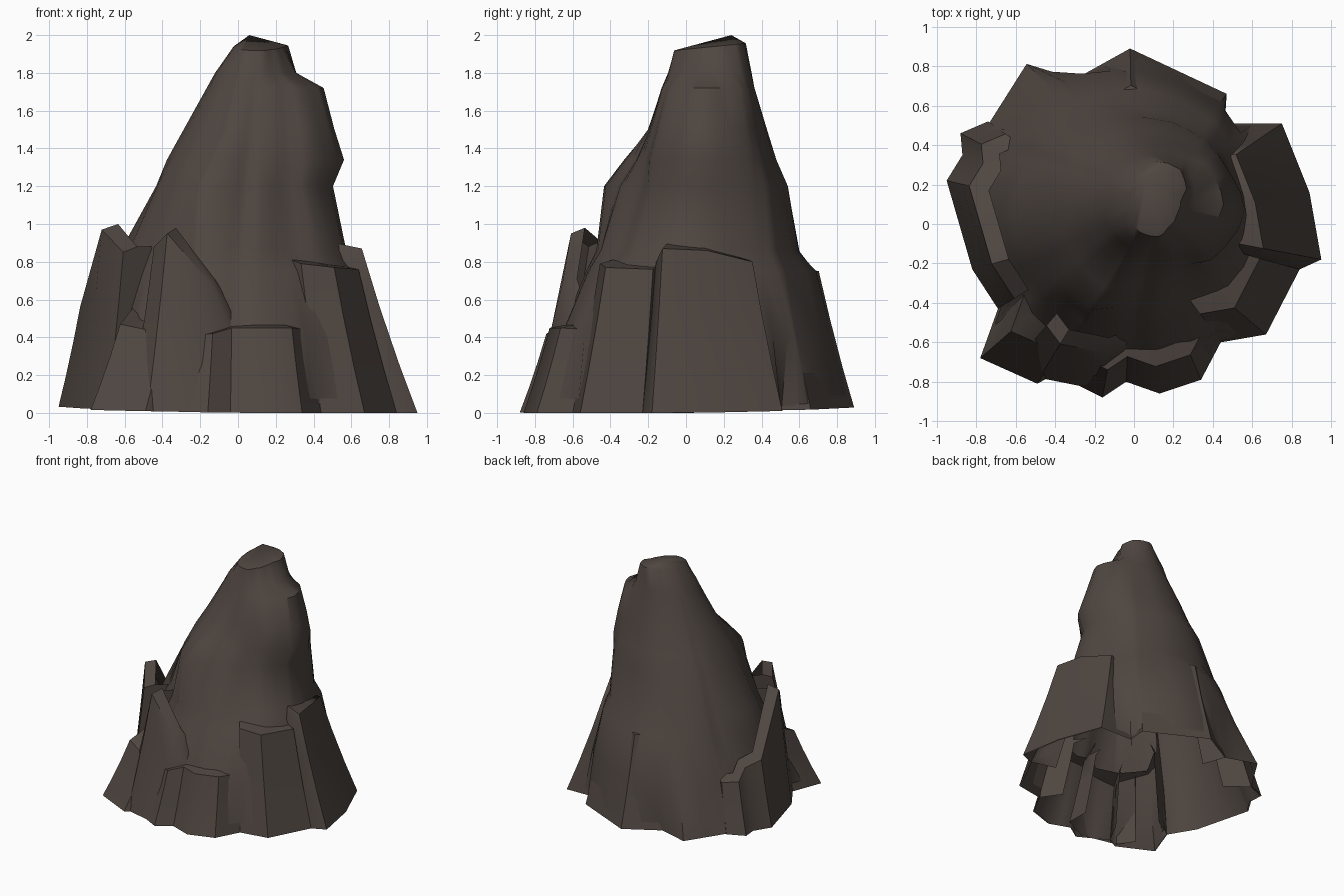
import bpy, bmesh, math, random

if "Cube" in bpy.data.objects:
    bpy.data.objects.remove(bpy.data.objects["Cube"])

random.seed(4)
stone = bpy.data.materials.new("dark brown stone")
stone.diffuse_color = (0.078, 0.061, 0.052, 1)
stone.use_nodes = True
stone.node_tree.nodes["Principled BSDF"].inputs["Base Color"].default_value = stone.diffuse_color


def ground(x, y):
    # the bottom rim rises slightly toward the back left
    return max(0.0, 0.014 + 0.016 * (y - x))


def loft(name, rows, closed=False, tip=None):
    """Skin rows of points (clockwise from above); optionally fan to a tip."""
    bm = bmesh.new()
    vs = [[bm.verts.new(p) for p in row] for row in rows]
    n = len(rows[0])
    for a, b in zip(vs, vs[1:]):
        for j in range(n if closed else n - 1):
            k = (j + 1) % n
            bm.faces.new((a[j], b[j], b[k], a[k]))
    if tip:
        t = bm.verts.new(tip)
        for j in range(n):
            bm.faces.new((vs[-1][j], t, vs[-1][(j + 1) % n]))
    me = bpy.data.meshes.new(name)
    bm.to_mesh(me)
    bm.free()
    me.materials.append(stone)
    ob = bpy.data.objects.new(name, me)
    bpy.context.collection.objects.link(ob)
    bpy.ops.object.select_all(action='DESELECT')
    ob.select_set(True)
    bpy.context.view_layer.objects.active = ob
    bpy.ops.object.shade_smooth_by_angle(angle=math.radians(42))
    return ob


def slab(name, pts, taper, cap=0.78):
    """Leaning buttress: points are (x, y, top height) along the base."""
    ends = [(x * .75, y * .75, h) for x, y, h in (pts[0], pts[-1])]
    pts = [ends[0]] + pts + [ends[1]]
    rows = []
    for t in (0, .3, .65, 1):
        s = 1 - taper * (1.15 * t - .15 * t * t)
        rows.append([(x * s, y * s, ground(x, y) * (1 - t) + h * t)
                     for x, y, h in pts])
    rows.append([(x * cap, y * cap, z + .03) for x, y, z in rows[-1]])
    return loft(name, rows)


# Jagged base outline, clockwise from the left
outline = [(-.95, .22), (-.87, .35), (-.88, .46), (-.74, .52), (-.55, .82),
           (-.29, .74), (-.02, .89), (.47, .66), (.46, .51), (.75, .51),
           (.89, .16), (.95, -.18), (.84, -.23), (.67, -.56), (.44, -.60),
           (.34, -.79), (.13, -.86), (-.04, -.80), (-.16, -.88), (-.40, -.76),
           (-.49, -.81), (-.78, -.68), (-.69, -.43), (-.82, -.23)]
base = []
for p, q in zip(outline, outline[1:] + outline[:1]):
    base += [p, ((p[0] + q[0]) / 2, (p[1] + q[1]) / 2)]

# Main spire: height, then radius every 30 degrees from +x
rings = [
    (.40, .66, .66, .70, .76, .80, .78, .78, .76, .74, .68, .70, .68),
    (.75, .58, .55, .60, .65, .66, .68, .72, .66, .62, .56, .55, .60),
    (.86, .52, .50, .53, .54, .60, .63, .68, .62, .58, .50, .46, .51),
    (1.20, .43, .45, .46, .47, .49, .52, .51, .52, .57, .42, .36, .40),
    (1.34, .48, .44, .40, .40, .42, .44, .46, .45, .46, .34, .34, .43),
    (1.50, .42, .40, .35, .34, .36, .37, .38, .36, .32, .28, .30, .38),
    (1.72, .35, .33, .28, .26, .26, .27, .27, .26, .25, .23, .25, .30),
    (1.80, .20, .22, .25, .24, .24, .24, .23, .23, .22, .20, .18, .18),
    (1.95, .12, .17, .20, .20, .17, .15, .14, .15, .18, .18, .14, .12)]
wobble = [random.uniform(-.02, .02) for _ in base]
rows = [[(x * .99, y * .99, ground(x, y)) for x, y in base]]
for z, *rad in rings:
    row = []
    for (x, y), w in zip(base, wobble):
        a = math.atan2(y, x) % math.tau
        u = a / math.tau * 12
        i, f = int(u) % 12, u % 1
        f = f * f * (3 - 2 * f)
        r = rad[i] * (1 - f) + rad[(i + 1) % 12] * f
        r *= 1 + w * (1 - z / 2.2)
        row.append((.06 * z + r * math.cos(a), .06 * z + r * math.sin(a), z))
    rows.append(row)
# tilt the top rim up toward the back
rows[-1] = [(x, y, z - .015 + .1 * (y - .1)) for x, y, z in rows[-1]]
loft("main_spire", rows, closed=True, tip=(.06, .24, 2.0))

# Buttress slabs leaning on the spire
slab("right_slab", [(.46, .51, .72), (.75, .51, .80), (.89, .16, .86),
                    (.95, -.18, .87), (.84, -.23, .80)], .31)
slab("front_right_slab", [(.84, -.23, .76), (.67, -.56, .77),
                          (.44, -.60, .79)], .24)
slab("front_ledge", [(.44, -.60, .44), (.34, -.79, .45), (.13, -.86, .45),
                     (-.04, -.80, .45), (-.16, -.88, .42),
                     (-.40, -.76, .40)], .16)
slab("front_peak", [(.02, -.74, .46), (-.18, -.84, .68), (-.48, -.78, .95),
                    (-.57, -.66, .88)], .22, .88)
slab("front_left_slab", [(-.40, -.76, .40), (-.49, -.81, .42),
                         (-.78, -.68, .47), (-.69, -.43, .56)], .20)
slab("left_slab", [(-.69, -.43, .85), (-.82, -.23, .97), (-.95, .22, .56),
                   (-.87, .35, .52), (-.88, .46, .44), (-.74, .52, .42)],
     .12, .88)
slab("rear_slab", [(-.29, .74, .76), (-.02, .89, .75), (.47, .66, .77),
                   (.46, .51, .76)], .21)
